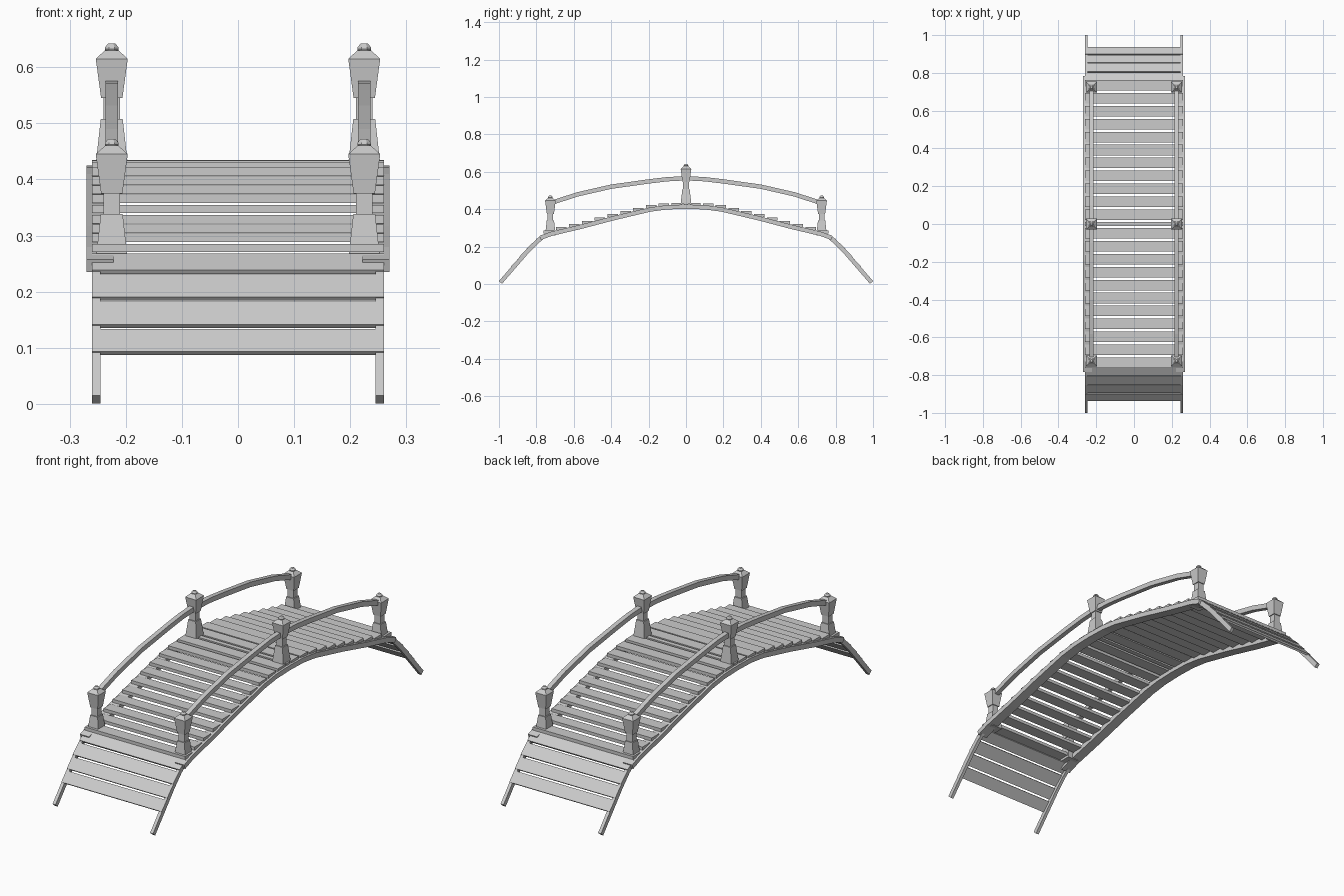
import bpy, bmesh, math
from mathutils import Vector

if "Cube" in bpy.data.objects:
    bpy.data.objects.remove(bpy.data.objects["Cube"])


def finish(name, bm):
    bmesh.ops.recalc_face_normals(bm, faces=bm.faces)
    me = bpy.data.meshes.new(name)
    bm.to_mesh(me)
    bm.free()
    ob = bpy.data.objects.new(name, me)
    bpy.context.collection.objects.link(ob)
    return ob


def loft(bm, rings):
    """Skin a list of equal-length point rings and cap both ends."""
    vs = [[bm.verts.new(p) for p in r] for r in rings]
    n = len(vs[0])
    for a, b in zip(vs, vs[1:]):
        for i in range(n):
            bm.faces.new((a[i], a[(i + 1) % n], b[(i + 1) % n], b[i]))
    bm.faces.new(vs[0])
    bm.faces.new(vs[-1])


def strip(bm, path, x0, x1, thick):
    """Rectangular bar following (y, z) points, cut square to the path."""
    pts = [Vector(p) for p in path]
    rings = []
    for i, p in enumerate(pts):
        d = (pts[min(i + 1, len(pts) - 1)] - pts[max(i - 1, 0)]).normalized()
        n = Vector((-d.y, d.x)) * thick / 2
        a, b = p + n, p - n
        rings.append([(x0, *a), (x1, *a), (x1, *b), (x0, *b)])
    loft(bm, rings)


def both_ends(half):
    """Extend a half path (starting at y=0) symmetrically."""
    return [(-y, z) for y, z in reversed(half[1:])] + half


def height(path, y):
    for (y0, z0), (y1, z1) in zip(path, path[1:]):
        if y0 <= y <= y1:
            return z0 + (z1 - z0) * (y - y0) / (y1 - y0)
    return path[-1][1]


BEAM = [(0, .413), (.1, .41), (.19, .398), (.385, .352), (.56, .306), (.72, .268), (.78, .246)]
RAIL = [(0, .565), (.1, .56), (.2, .548), (.4, .52), (.58, .479), (.725, .432)]
RAMP = [(.765, .252), (.80, .223), (.85, .172), (.992, .008)]

# arched side beams and handrails
for side, s in (("left", -1), ("right", 1)):
    bm = bmesh.new()
    strip(bm, both_ends(BEAM), s * .222, s * .27, .023)
    finish(side + "_beam", bm)
    bm = bmesh.new()
    strip(bm, both_ends(RAIL), s * .214, s * .236, .023)
    finish(side + "_handrail", bm)

# level deck planks stepping up the arch
bm = bmesh.new()
PITCH = .0685
for k in range(11):
    for e in (-1, 1):
        yc = .015 + PITCH * (k + .5)
        if yc > .76:
            continue
        z = height(BEAM, yc) + .015
        w = .028
        strip(bm, [(e * yc - w, z), (e * yc + w, z)], -.26, .26, .015)
strip(bm, [(-.011, .427), (.011, .427)], -.26, .26, .015)
finish("deck_planks", bm)

# sloping ramps: thin rails and four boards at each end
BOARDS = [(.752, .268), (.802, .232), (.850, .184), (.893, .135), (.934, .087)]
for end, e in (("front", -1), ("back", 1)):
    bm = bmesh.new()
    for s in (-1, 1):
        strip(bm, [(e * y, z) for y, z in RAMP], s * .245, s * .26, .022)
    finish(end + "_ramp_rails", bm)
    bm = bmesh.new()
    for (y0, z0), (y1, z1) in zip(BOARDS, BOARDS[1:]):
        a, b = Vector((y0, z0)), Vector((y1, z1))
        a, b = a.lerp(b, .06), a.lerp(b, .97)
        strip(bm, [(e * a.x, a.y - .002), (e * b.x, b.y + .002)], -.26, .26, .009)
    finish(end + "_ramp_boards", bm)

# square waisted posts with pyramid tops and small knobs
PROFILE = [(0, .0285), (.08, .0195), (.08, .015), (.117, .015), (.117, .019),
           (.187, .0285), (.202, .012)]
KNOB = [(.200, .0115), (.204, .0135), (.208, .0125), (.214, .007)]


def ring(cx, cy, z, r, n, turn):
    return [(cx + r * math.cos(turn + math.tau * i / n),
             cy + r * math.sin(turn + math.tau * i / n), z) for i in range(n)]


for row, y, base in (("front", -.725, .258), ("middle", 0, .428), ("back", .725, .258)):
    for side, x in (("left", -.225), ("right", .225)):
        bm = bmesh.new()
        loft(bm, [ring(x, y, base + h, r * math.sqrt(2), 4, math.pi / 4) for h, r in PROFILE])
        loft(bm, [ring(x, y, base + h, r, 8, math.pi / 8) for h, r in KNOB])
        finish(f"{row}_{side}_post", bm)
